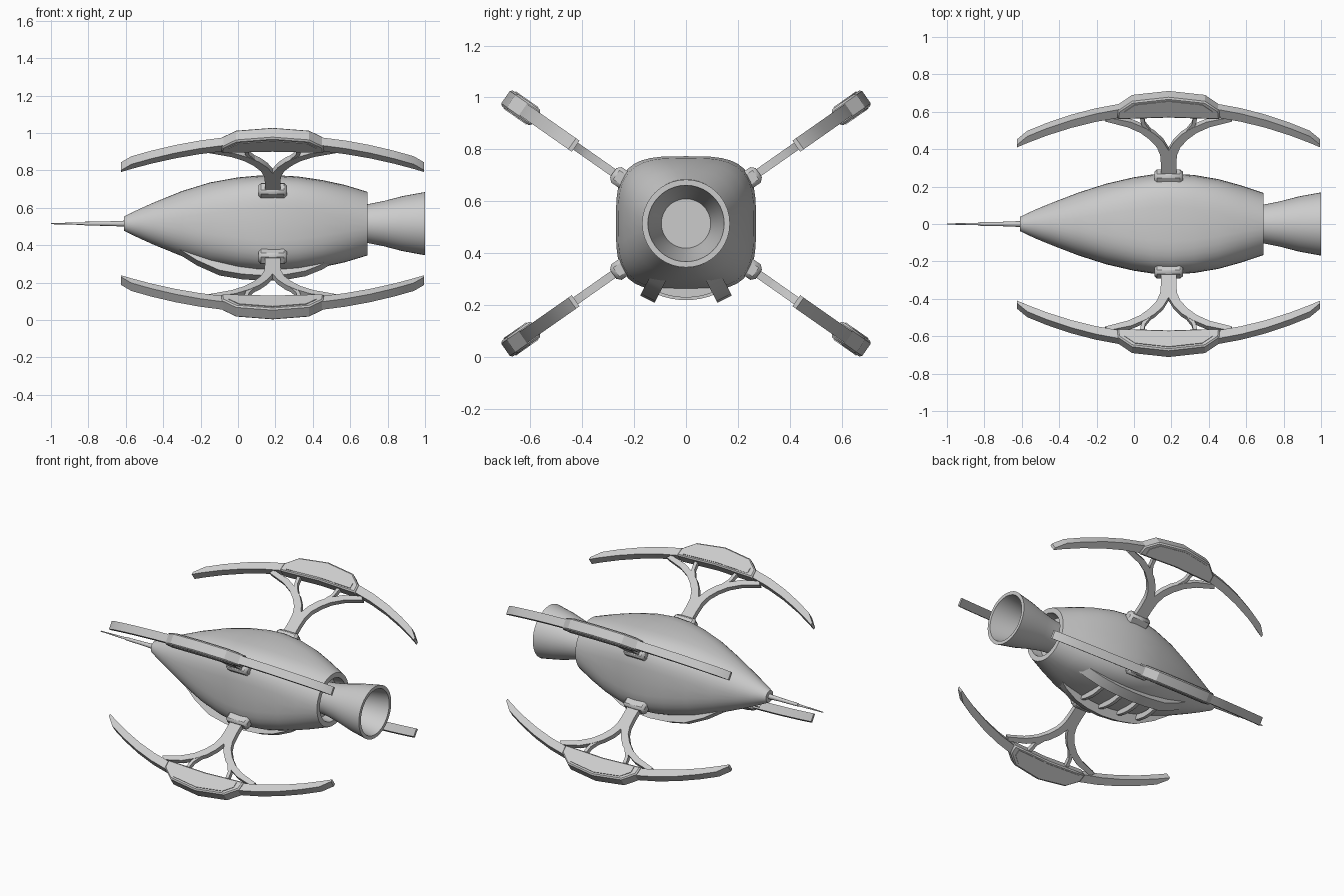
import bpy, bmesh, math
from mathutils import Matrix

if "Cube" in bpy.data.objects:
    bpy.data.objects.remove(bpy.data.objects["Cube"])

AXIS_Z = 0.515   # height of the ship's long axis
MID = 0.185      # x of the wing symmetry plane


def finish(name, bm, angle=None):
    bmesh.ops.recalc_face_normals(bm, faces=bm.faces)
    me = bpy.data.meshes.new(name)
    bm.to_mesh(me)
    bm.free()
    ob = bpy.data.objects.new(name, me)
    bpy.context.collection.objects.link(ob)
    if angle:
        bpy.ops.object.select_all(action='DESELECT')
        bpy.context.view_layer.objects.active = ob
        ob.select_set(True)
        bpy.ops.object.shade_smooth_by_angle(angle=math.radians(angle))
    return ob


def loft(name, stations, seg=40, angle=35):
    """Skin superellipse rings (x, half width, half height, exponent) along x."""
    bm = bmesh.new()
    rings = []
    for x, w, h, n in stations:
        ring = []
        for i in range(seg):
            a = 2 * math.pi * i / seg
            c, s = math.cos(a), math.sin(a)
            y = math.copysign(abs(c) ** (2 / n), c) * w
            z = math.copysign(abs(s) ** (2 / n), s) * h
            ring.append(bm.verts.new((x, y, z + AXIS_Z)))
        rings.append(ring)
    for a, b in zip(rings, rings[1:]):
        for i in range(seg):
            j = (i + 1) % seg
            bm.faces.new((a[i], a[j], b[j], b[i]))
    bm.faces.new(rings[0])
    bm.faces.new(rings[-1])
    return finish(name, bm, angle)


def band(name, inner, outer, half, roll, chamfer=0.0):
    """Solid strip between two (x, radius) polylines, rolled about the ship axis."""
    bm = bmesh.new()
    rows = [[bm.verts.new((p[0], t, p[1])) for p, t in
             ((i, -half), (o, -half), (o, half), (i, half))]
            for i, o in zip(inner, outer)]
    for a, b in zip(rows, rows[1:]):
        for k in range(4):
            m = (k + 1) % 4
            bm.faces.new((a[k], a[m], b[m], b[k]))
    bm.faces.new(rows[0])
    bm.faces.new(rows[-1])
    bm.transform(Matrix.Translation((0, 0, AXIS_Z)) @
                 Matrix.Rotation(math.radians(roll), 4, 'X'))
    ob = finish(name, bm, 20)
    if chamfer:
        mod = ob.modifiers.new("chamfer", 'BEVEL')
        mod.width = chamfer
        mod.segments = 1
        mod.limit_method = 'ANGLE'
        mod.angle_limit = math.radians(50)
    return ob


def around(pts, side=1):
    return [(MID + side * d, r) for d, r in pts]


# Hull with recessed tail opening
loft("hull", [(-.61, .038, .038, 2), (-.53, .076, .077, 2), (-.45, .109, .113, 2.1),
              (-.3, .167, .174, 2.3), (-.15, .215, .22, 2.7), (0, .25, .247, 3.1),
              (.1, .265, .256, 3.4), (.2, .27, .259, 3.5), (.32, .262, .252, 3.3),
              (.45, .24, .233, 2.9), (.57, .207, .207, 2.4), (.692, .166, .17, 2),
              (.692, .135, .138, 2), (.62, .13, .13, 2)])

# Engine nozzle, hollow
loft("engine_nozzle", [(x, r, r, 2) for x, r in
     ((.61, .095), (.69, .103), (.78, .121), (.88, .147), (1, .169),
      (1, .147), (.9, .128), (.8, .106), (.74, .095))])

# Nose probe in stepped sections
loft("nose_probe", [(x, r, r, 2) for x, r in
     ((-1, .003), (-.82, .007), (-.82, .010), (-.7, .012), (-.6, .016))], seg=12)

# Four wings on the diagonals
ds = [-.81, -.755] + [-.65 + .13 * i for i in range(11)] + [.755, .81]
blade_in = [(d, .735 - .33 * d * d) for d in ds]
blade_out = [(d, .535 if abs(d) > .8 else .79 - .35 * d * d) for d in ds]
pod_in = [(-.275, .705), (-.18, .708), (0, .715), (.18, .708), (.275, .705)]
pod_out = [(-.27, .76), (-.195, .822), (0, .848), (.195, .822), (.27, .76)]
panel_in = [(-.235, .722), (-.17, .724), (0, .731), (.17, .724), (.235, .722)]
panel_out = [(-.235, .76), (-.18, .805), (0, .829), (.18, .805), (.235, .76)]
branch_in = [(0, .40), (0, .49), (.028, .545), (.07, .595), (.125, .636), (.2, .675), (.32, .705)]
branch_out = [(.041, .40), (.045, .46), (.062, .51), (.1, .56), (.15, .605), (.22, .643), (.34, .68)]
fork_a = [(.085, .60), (.125, .66), (.135, .72)]
fork_b = [(.115, .61), (.145, .655), (.157, .72)]

for n, roll in enumerate((-55, 55, -125, 125), 1):
    band(f"wing_blade_{n}", around(blade_in), around(blade_out), .026, roll)
    band(f"wing_pod_{n}", around(pod_in), around(pod_out), .037, roll, .008)
    band(f"wing_pod_panel_{n}", around(panel_in), around(panel_out), .041, roll)
    band(f"wing_stem_{n}", around([(-.043, .25), (-.041, .41)]),
         around([(.043, .25), (.041, .41)]), .016, roll)
    for side, tag in ((-1, "fore"), (1, "aft")):
        band(f"wing_branch_{tag}_{n}", around(branch_in, side),
             around(branch_out, side), .016, roll)
        band(f"wing_fork_{tag}_{n}", around(fork_a, side), around(fork_b, side), .014, roll)
    band(f"wing_mount_{n}", around([(-.076, .25), (.076, .25)]),
         around([(-.076, .342), (.076, .342)]), .036, roll, .015)

# Belly runners
run_out = [(-.32, .165), (-.22, .235), (-.1, .295), (.02, .318), (.14, .327),
           (.26, .32), (.36, .3), (.45, .26), (.53, .205)]
run_in = [(x, r - (.02 if k in (0, 8) else .10)) for k, (x, r) in enumerate(run_out)]
for tag, roll in (("left", 153), ("right", 207)):
    band(f"belly_runner_{tag}", run_in, run_out, .031, roll)

# Belly ribs arching between the runners
for n, (x, r) in enumerate(((-.1, .272), (.04, .288), (.18, .295), (.32, .285)), 1):
    bm = bmesh.new()
    prof = [bm.verts.new((x + dx, 0, rr)) for dx, rr in
            ((-.011, r - .035), (.011, r - .035), (.011, r), (-.011, r))]
    edges = [bm.edges.new((prof[k], prof[(k + 1) % 4])) for k in range(4)]
    bm.transform(Matrix.Rotation(math.radians(153), 4, 'X'))
    bmesh.ops.spin(bm, geom=prof + edges, cent=(0, 0, 0), axis=(1, 0, 0),
                   angle=math.radians(54), steps=10)
    bm.transform(Matrix.Translation((0, 0, AXIS_Z)))
    finish(f"belly_rib_{n}", bm, 30)
